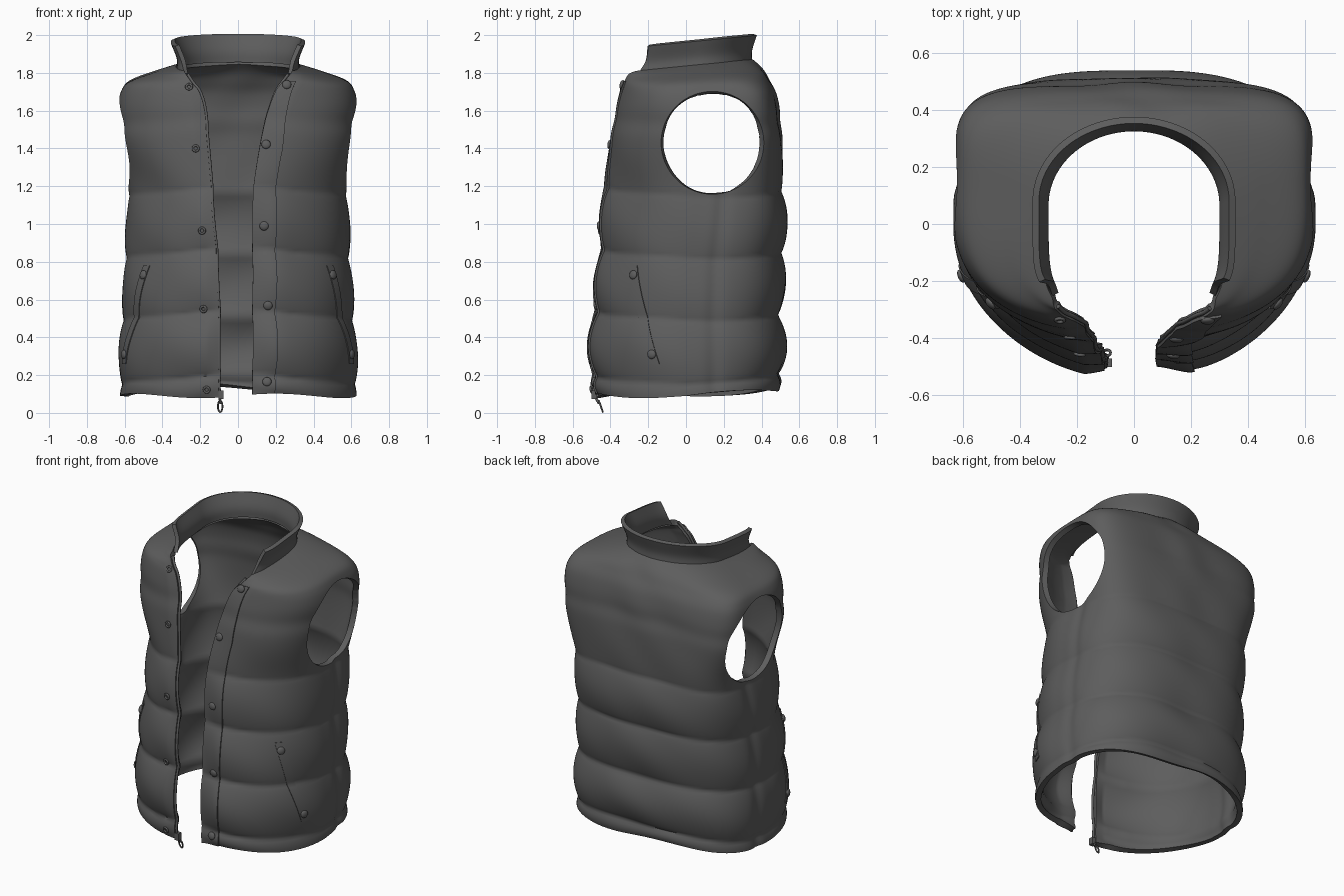
import bpy, bmesh, math
from mathutils import Vector

if "Cube" in bpy.data.objects:
    bpy.data.objects.remove(bpy.data.objects["Cube"])

grey = bpy.data.materials.new("charcoal fabric")
grey.use_nodes = True
grey.diffuse_color = (0.11, 0.11, 0.11, 1)
shader = grey.node_tree.nodes["Principled BSDF"]
shader.inputs["Base Color"].default_value = grey.diffuse_color
shader.inputs["Roughness"].default_value = 0.8

# Ring sections: height key, z, half width, centre y, front y, back y,
# front squareness, back squareness, left edge x, right edge x, tilt
BODY = [
    (.09, .09, .615, 0, -.5, .485, 2, 3, .09, -.1, 0),
    (.52, .52, .6, 0, -.49, .485, 2, 3.1, .09, -.1, 0),
    (.85, .85, .583, .02, -.465, .5, 1.95, 3.2, .09, -.115, 0),
    (1.17, 1.17, .573, .06, -.43, .5, 2.1, 3.8, .09, -.14, 0),
    (1.45, 1.45, .612, .1, -.38, .483, 2.7, 4.8, .13, -.16, 0),
    (1.62, 1.62, .618, .12, -.347, .462, 2.9, 5, .17, -.175, 0),
    (1.7, 1.7, .605, .12, -.335, .445, 2.9, 5, .2, -.2, 0),
    (1.8, 1.755, .565, .11, -.33, .415, 2.9, 4.2, .23, -.235, .03),
    (1.92, 1.805, .44, .09, -.335, .385, 3, 2.8, .26, -.265, .06),
    (2.02, 1.845, .325, .06, -.34, .345, 4, 2, .285, -.285, .1)]
COLLAR = [
    (0, 1.83, .325, .06, -.33, .35, 4, 2, .285, -.285, .1),
    (.5, 1.89, .325, .07, -.285, .35, 5, 2, .3, -.3, .1),
    (1, 1.97, .355, .08, -.26, .375, 6, 2, .335, -.332, .1)]
SEAMS = [(.07, .17, .02), (.17, .51, .052), (.51, .84, .037), (.84, 1.165, .037), (1.165, 2.04, .03)]
HOLE_Y, HOLE_Z, HOLE_R = .14, 1.43, .272


def section(table, h):
    """Smoothly interpolated ring section at height key h."""
    n = len(table)
    i = 0
    while i < n - 2 and h > table[i + 1][0]:
        i += 1
    p, q = table[i], table[i + 1]
    o, r = table[max(i - 1, 0)], table[min(i + 2, n - 1)]
    d = q[0] - p[0]
    t = (h - p[0]) / d
    out = []
    for c in range(1, len(p)):
        m0 = (q[c] - o[c]) / (q[0] - o[0]) * d
        m1 = (r[c] - p[c]) / (r[0] - p[0]) * d
        out.append((2*t**3 - 3*t*t + 1) * p[c] + (t**3 - 2*t*t + t) * m0
                   + (3*t*t - 2*t**3) * q[c] + (t**3 - t*t) * m1)
    return out


def front_angle(sec, x):
    """Angle at which a ring's front passes through x."""
    _, a, cy, yf, _, nf = sec[:6]
    y = -(cy - yf) * (1 - min(abs(x / a), 1) ** nf) ** (1 / nf)
    ang = math.atan2(y, x)
    return ang if ang >= -math.pi / 2 else ang + 2 * math.pi


def edges(sec):
    return front_angle(sec, sec[7]), front_angle(sec, sec[8])


def puff(ang, h, u):
    """Quilted swelling between seams, flatter at the sides and front edges."""
    hs = h + .02 * math.cos(2 * ang) + .01 * math.sin(ang) + .006 * math.sin(5 * ang)
    out = 0
    for lo, hi, amp in SEAMS:
        if lo < hs < hi:
            out = amp * math.sin(math.pi * (hs - lo) / (hi - lo)) ** .75
    out *= 1 - .5 * math.cos(ang) ** 2
    out *= max(0, min(1, .5 + u / .06, .5 + (1 - u) / .04))
    out -= .007 * math.exp(-((hs - 1.54) / .05) ** 2)
    side = ang if math.cos(ang) > 0 else math.pi - ang
    if h < 1.2:
        out -= .012 * math.exp(-((side - .24) / .06) ** 2)
        out -= .025 * math.exp(-(u / .03) ** 2) * min(1, (1.2 - h) / .3)
    return out + .004 * math.sin(7 * ang + 6 * h) * math.sin(9 * h)


def surface(table, ang, h, off=0):
    sec = section(table, h)
    z, a, cy, yf, yb, nf, nb, _, _, tilt = sec
    c, s = math.cos(ang), math.sin(ang)
    b, n = (yb - cy, nb) if s > 0 else (cy - yf, nf)
    r = (abs(c / a) ** n + abs(s / b) ** n) ** (-1 / n) + off
    if table is BODY:
        left, right = edges(sec)
        r += puff(ang, h, (ang - left) / (right - left))
        z += .04 * max(s, 0) * max(0, 1 - (h - .09) / .4)
        z += .012 * math.sin(4 * ang) * max(0, 1 - (h - .09) / .1)
    y = cy + r * s
    return Vector((r * c, y, z + tilt * (y - .08)))


def normal(ang, h):
    e = .03
    du = surface(BODY, ang + e, h) - surface(BODY, ang - e, h)
    return du.cross(surface(BODY, ang, h + e) - surface(BODY, ang, h - e)).normalized()


def finish(obj, thickness=0):
    obj.data.materials.append(grey)
    bpy.ops.object.select_all(action='DESELECT')
    bpy.context.view_layer.objects.active = obj
    obj.select_set(True)
    if thickness:
        mod = obj.modifiers.new("thickness", 'SOLIDIFY')
        mod.thickness, mod.offset = thickness, -1
        bpy.ops.object.modifier_apply(modifier=mod.name)
    bpy.ops.object.shade_smooth_by_angle(angle=math.radians(60))


def sheet(name, point, rows, cols, thickness, cut=None):
    """Grid of point(u, v), thickened into cloth."""
    bm = bmesh.new()
    grid = [[bm.verts.new(point(j / cols, i / rows)) for j in range(cols + 1)] for i in range(rows + 1)]
    for g0, g1 in zip(grid, grid[1:]):
        for j in range(cols):
            bm.faces.new((g0[j], g0[j + 1], g1[j + 1], g1[j]))
    if cut:
        cut(bm)
    mesh = bpy.data.meshes.new(name)
    bm.to_mesh(mesh)
    bm.free()
    obj = bpy.data.objects.new(name, mesh)
    bpy.context.collection.objects.link(obj)
    finish(obj, thickness)


def cut_armholes(bm):
    """Split the faces along the armhole circle and remove the inside."""
    def gap(p):
        return math.hypot(p.y - HOLE_Y, p.z - HOLE_Z) - HOLE_R
    rim = set()
    for e in list(bm.edges):
        a, b = e.verts
        ga, gb = gap(a.co), gap(b.co)
        if ga * gb < 0:
            rim.add(bmesh.utils.edge_split(e, a, ga / (ga - gb))[1])
    for f in list(bm.faces):
        ends = [v for v in f.verts if v in rim]
        if len(ends) == 2:
            bmesh.utils.face_split(f, ends[0], ends[1])
    gone = [f for f in bm.faces if gap(f.calc_center_median()) < 0]
    bmesh.ops.delete(bm, geom=gone, context='FACES')
    bmesh.ops.remove_doubles(bm, verts=[v for v in rim if v.is_valid], dist=.004)


def wrapped(table, low, high):
    def point(u, v):
        h = low + (high - low) * v
        left, right = edges(section(table, h))
        return surface(table, left + (right - left) * u, h)
    return point


# Quilted body with armholes, and the standing collar
sheet("quilted_body", wrapped(BODY, .09, 2.02), 130, 200, .034, cut_armholes)
sheet("collar", wrapped(COLLAR, 0, 1), 14, 120, .024)


# Flat placket on the left front edge
def placket(u, v):
    h = .09 + 1.75 * v
    sec = section(BODY, h)
    width = .115 if h < 1.4 else .115 - .12 * (h - 1.4)
    return surface(BODY, front_angle(sec, sec[7] - .012 + width * u), h, .01)


sheet("front_placket", placket, 90, 8, .012)

# Slanted pocket welts
for side in ("left", "right"):
    def welt(u, v, side=side):
        ang = -.27 - .27 * v
        if side == "right":
            ang = math.pi - ang
        return surface(BODY, ang + .09 * (u - .5), .26 + .52 * v, .005)
    sheet(side + "_pocket_welt", welt, 30, 8, .008)


# Snaps: domes on the left and pockets, sockets on the right
def snap(name, ang, h, off, socket=False):
    n = normal(ang, h)
    place = dict(location=surface(BODY, ang, h) + n * off, rotation=n.to_track_quat('Z', 'Y').to_euler())
    if socket:
        bpy.ops.mesh.primitive_torus_add(major_radius=.015, minor_radius=.006,
                                         major_segments=20, minor_segments=8, **place)
    else:
        bpy.ops.mesh.primitive_uv_sphere_add(radius=.024, segments=20, ring_count=10, **place)
        bpy.context.object.scale.z = .5
    bpy.context.object.name = name
    finish(bpy.context.object)


for i, (x, h) in enumerate([(.155, .16), (.16, .57), (.135, .99), (.145, 1.42), (.25, 1.78)]):
    snap(f"placket_snap_{i}", front_angle(section(BODY, h), x), h, .01)
for i, (x, h) in enumerate([(-.16, .13), (-.18, .55), (-.18, .965), (-.215, 1.4), (-.25, 1.75)]):
    snap(f"socket_snap_{i}", front_angle(section(BODY, h), x), h, .003, True)
for i, (ang, h) in enumerate([(-.52, .73), (-.29, .31)]):
    snap(f"left_pocket_snap_{i}", ang, h, .007)
    snap(f"right_pocket_snap_{i}", math.pi - ang, h, .007)


# Zip cord on both front edges, with slider and pull
def tube(name, points, radius, closed=False):
    curve = bpy.data.curves.new(name, 'CURVE')
    curve.dimensions = '3D'
    curve.bevel_depth, curve.bevel_resolution, curve.use_fill_caps = radius, 2, True
    spline = curve.splines.new('POLY')
    spline.points.add(len(points) - 1)
    for sp, p in zip(spline.points, points):
        sp.co = (*p, 1)
    spline.use_cyclic_u = closed
    curve.materials.append(grey)
    bpy.context.collection.objects.link(bpy.data.objects.new(name, curve))


heights = [.1 + 1.85 * i / 70 for i in range(71)]
for k, name in enumerate(("left_zip", "right_zip")):
    tube(name, [surface(BODY, edges(section(BODY, h))[k], h, -.015) for h in heights], .008)
slider = surface(BODY, edges(section(BODY, .1))[1], .1, -.01)
bpy.ops.mesh.primitive_cube_add(size=1, location=slider + Vector((.008, 0, .005)))
bpy.context.object.name = "zip_slider"
bpy.context.object.scale = (.028, .03, .045)
finish(bpy.context.object)
tube("zip_strap", [slider, (slider.x + .006, slider.y + .025, .05)], .007)
turns = [2 * math.pi * i / 24 for i in range(24)]
tube("zip_pull", [(slider.x + .004 + .012 * math.cos(t), slider.y + .035 - .01 * math.sin(t),
                   .034 + .029 * math.sin(t)) for t in turns], .005, True)
